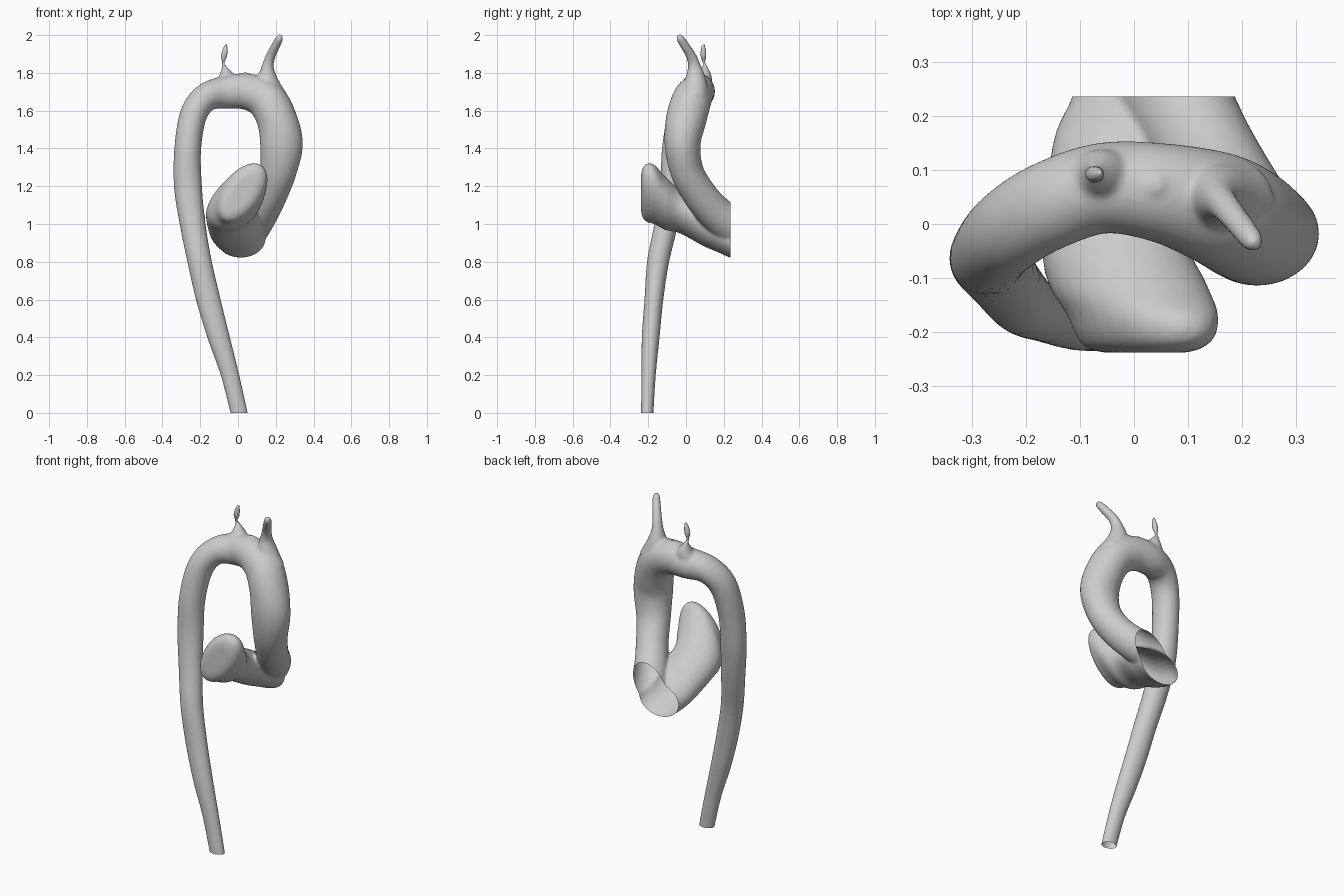
import bpy, bmesh, math
from mathutils import Vector

if "Cube" in bpy.data.objects:
    bpy.data.objects.remove(bpy.data.objects["Cube"])

SEG = 28


def spline(p0, p1, p2, p3, t):
    return [0.5 * (2 * b + (c - a) * t + (2 * a - 5 * b + 4 * c - d) * t * t
                   + (3 * b - a - 3 * c + d) * t ** 3)
            for a, b, c, d in zip(p0, p1, p2, p3)]


def resample(keys, steps=7):
    ext = [keys[0]] + keys + [keys[-1]]
    out = []
    for i in range(len(keys) - 1):
        out += [spline(*ext[i:i + 4], s / steps) for s in range(steps)]
    return out + [list(keys[-1])]


def add_rings(bm, rings):
    loops = [[bm.verts.new(p) for p in r] for r in rings]
    for a, b in zip(loops, loops[1:]):
        for i in range(SEG):
            j = (i + 1) % SEG
            bm.faces.new((a[i], a[j], b[j], b[i]))
    bm.faces.new(loops[0][::-1])
    bm.faces.new(loops[-1])


def tube(bm, keys):
    """keys: x, y, z, in-plane radius, depth radius; rings follow the path."""
    pts = resample(keys)
    rings = []
    for i, p in enumerate(pts):
        c = Vector(p[:3])
        t = (Vector(pts[min(i + 1, len(pts) - 1)][:3]) - Vector(pts[max(i - 1, 0)][:3])).normalized()
        u = Vector((0, 1, 0))
        u = (u - t * u.dot(t)).normalized()
        v = t.cross(u)
        rings.append([c + v * p[3] * math.cos(k * math.tau / SEG)
                      + u * p[4] * math.sin(k * math.tau / SEG) for k in range(SEG)])
    add_rings(bm, rings)


def slab_loft(bm, keys):
    """keys: x, y, z, long radius, short radius, tilt; rings stay square to y."""
    rings = []
    for x, y, z, a, b, tilt in resample(keys):
        ct, st = math.cos(math.radians(tilt)), math.sin(math.radians(tilt))
        ring = []
        for k in range(SEG):
            p = a * math.cos(k * math.tau / SEG)
            q = b * math.sin(k * math.tau / SEG)
            ring.append(Vector((x + p * ct - q * st, y, z + p * st + q * ct)))
        rings.append(ring)
    add_rings(bm, rings)


bm = bmesh.new()

# Descending trunk, arch and ascending trunk down to the root
tube(bm, [
    (.017, -.207, -.05, .045, .032), (-.042, -.198, .2, .048, .038),
    (-.102, -.187, .4, .058, .047), (-.157, -.17, .6, .064, .05),
    (-.203, -.148, .8, .064, .058), (-.24, -.105, 1.0, .068, .062),
    (-.265, -.072, 1.2, .074, .066), (-.266, -.052, 1.4, .071, .075),
    (-.235, -.015, 1.58, .072, .08), (-.165, .03, 1.672, .075, .082),
    (-.06, .066, 1.697, .088, .084), (.05, .058, 1.7, .096, .092),
    (.15, .03, 1.655, .105, .105), (.207, .0, 1.55, .107, .107),
    (.23, -.018, 1.42, .113, .095), (.212, .005, 1.28, .098, .088),
    (.175, .07, 1.16, .088, .09), (.122, .155, 1.06, .092, .095),
    (.07, .25, .985, .1, .105), (.05, .29, .96, .1, .105)])

# Outflow chamber running forward and up from the root
slab_loft(bm, [
    (.02, .28, .915, .13, .095, 0), (.015, .235, .92, .13, .098, 0),
    (-.005, .17, .955, .14, .105, 4), (-.02, .09, .995, .14, .11, 8),
    (-.035, -.03, 1.065, .14, .11, 25), (-.012, -.11, 1.11, .165, .12, 42),
    (.015, -.165, 1.155, .18, .11, 52), (.022, -.205, 1.165, .177, .098, 55),
    (.02, -.228, 1.165, .155, .078, 55), (.02, -.238, 1.165, .115, .05, 55)])

# Tall branch, small pinched branch and the low ridge between them
tube(bm, [(.16, .045, 1.68, .1, .08), (.155, .05, 1.755, .062, .06),
          (.157, .045, 1.83, .033, .036), (.173, .027, 1.89, .026, .027),
          (.203, -.01, 1.95, .023, .024), (.22, -.032, 1.985, .02, .02),
          (.226, -.036, 2.002, .01, .01)])
tube(bm, [(-.055, .085, 1.72, .09, .055), (-.062, .095, 1.785, .042, .042),
          (-.073, .1, 1.83, .014, .016), (-.078, .095, 1.855, .008, .009),
          (-.074, .092, 1.89, .018, .017), (-.066, .092, 1.93, .013, .014),
          (-.062, .096, 1.955, .006, .006)])
tube(bm, [(.04, .07, 1.74, .05, .04), (.04, .07, 1.785, .03, .03),
          (.04, .07, 1.802, .012, .012)])

bmesh.ops.recalc_face_normals(bm, faces=bm.faces)
mesh = bpy.data.meshes.new("vessel")
bm.to_mesh(mesh)
bm.free()
raw = bpy.data.objects.new("great_vessel", mesh)
bpy.context.collection.objects.link(raw)

# Fuse the parts into one skin and soften the joins
rm = raw.modifiers.new("fuse", 'REMESH')
rm.mode = 'VOXEL'
rm.voxel_size = .0075
sm = raw.modifiers.new("soften", 'SMOOTH')
sm.factor = .5
sm.iterations = 7
dg = bpy.context.evaluated_depsgraph_get()
fused = bpy.data.meshes.new_from_object(raw.evaluated_get(dg))
raw.modifiers.clear()
raw.data = fused

# Cut the root and the lower end open
bm = bmesh.new()
bm.from_mesh(fused)
for co, no in (((0, .236, 0), (0, 1, 0)), ((0, 0, 0), (0, 0, -1))):
    bmesh.ops.bisect_plane(bm, geom=bm.verts[:] + bm.edges[:] + bm.faces[:],
                           plane_co=co, plane_no=no, clear_outer=True)
for f in bm.faces:
    f.smooth = True
bm.to_mesh(fused)
bm.free()
